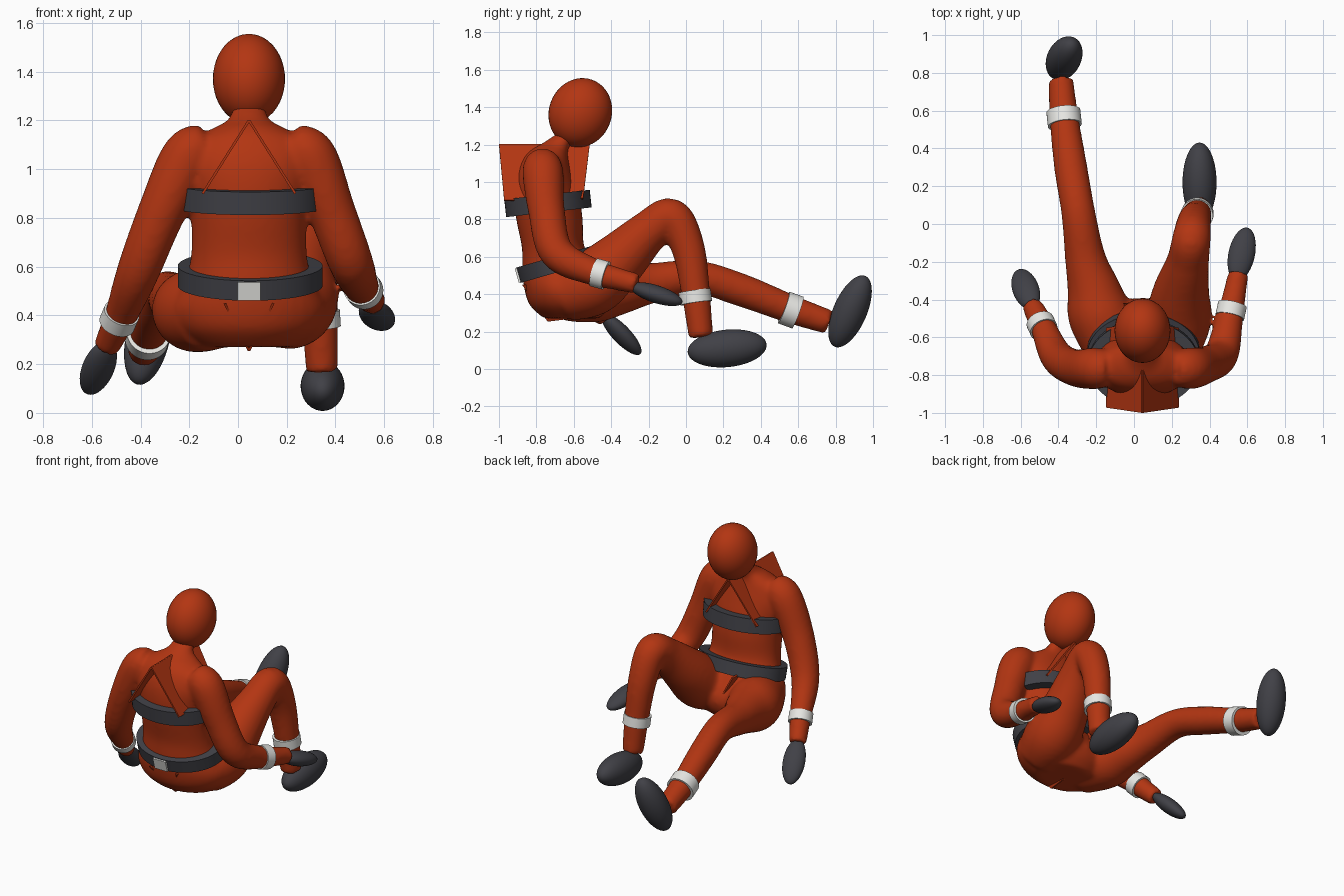
import bpy, bmesh, math
from mathutils import Vector, Matrix, Quaternion

if "Cube" in bpy.data.objects:
    bpy.data.objects.remove(bpy.data.objects["Cube"])


def material(name, rgb):
    m = bpy.data.materials.new(name)
    m.diffuse_color = (*rgb, 1)
    m.use_nodes = True
    m.node_tree.nodes["Principled BSDF"].inputs["Base Color"].default_value = m.diffuse_color
    return m


ORANGE = material("suit orange", (0.45, 0.036, 0.006))
DARK = material("dark grey", (0.052, 0.052, 0.062))
WHITE = material("reflective white", (0.8, 0.8, 0.77))


def finish(name, bm, mat, smooth=True):
    bmesh.ops.recalc_face_normals(bm, faces=bm.faces)
    me = bpy.data.meshes.new(name)
    bm.to_mesh(me)
    bm.free()
    ob = bpy.data.objects.new(name, me)
    bpy.context.collection.objects.link(ob)
    me.materials.append(mat)
    if smooth:
        bpy.ops.object.select_all(action='DESELECT')
        ob.select_set(True)
        bpy.context.view_layer.objects.active = ob
        bpy.ops.object.shade_smooth_by_angle(angle=math.radians(40))
    return ob


def spline(keys, steps=6):
    """Catmull-Rom through rows of numbers."""
    k = [keys[0]] + list(keys) + [keys[-1]]
    out = []
    for i in range(1, len(k) - 2):
        for s in range(steps):
            t = s / steps
            out.append([0.5 * (2 * b + (c - a) * t + (2 * a - 5 * b + 4 * c - d) * t * t
                               + (3 * b - a - 3 * c + d) * t ** 3)
                        for a, b, c, d in zip(k[i - 1], k[i], k[i + 1], k[i + 2])])
    return out + [list(keys[-1])]


def loft(bm, keys, follow=True, n=32):
    """Closed tube; rows are x, y, z, rx, ry."""
    rows = spline(keys)
    q, tan, loops = Quaternion(), Vector((0, 0, 1)), []
    for i, r in enumerate(rows):
        if follow:
            a, b = rows[max(i - 1, 0)], rows[min(i + 1, len(rows) - 1)]
            new = (Vector(b[:3]) - Vector(a[:3])).normalized()
            q = tan.rotation_difference(new) @ q
            tan = new
        loops.append([bm.verts.new(Vector(r[:3]) + q @ Vector((
            r[3] * math.cos(2 * math.pi * j / n), r[4] * math.sin(2 * math.pi * j / n), 0)))
            for j in range(n)])
    for a, b in zip(loops, loops[1:]):
        for j in range(n):
            bm.faces.new((a[j], a[(j + 1) % n], b[(j + 1) % n], b[j]))
    bm.faces.new(loops[0][::-1])
    bm.faces.new(loops[-1])


def limb(bm, pts):
    loft(bm, [(x, y, z, r, r) for x, y, z, r in pts])


def ellipsoid(name, c, radii, d, mat):
    bm = bmesh.new()
    rot = Vector(d).to_track_quat('Y', 'Z').to_matrix().to_4x4()
    bmesh.ops.create_uvsphere(bm, u_segments=40, v_segments=24, radius=1,
                              matrix=Matrix.Translation(c) @ rot @ Matrix.Diagonal((*radii, 1)))
    return finish(name, bm, mat)


def band(name, c, axis, rx, ry, h, t, mat, n=56):
    """Oval ring with a rectangular section, around an axis."""
    bm = bmesh.new()
    q = Vector(axis).to_track_quat('Z', 'Y')
    # keep the wide direction along x for the upright body straps
    if abs(axis[0]) < 1e-6 and axis[2] > 0.8:
        q = Vector((0, 0, 1)).rotation_difference(Vector(axis))
    sec = [(0, -h / 2), (0, h / 2), (-t, h / 2), (-t, -h / 2)]
    rings = [[bm.verts.new(Vector(c) + q @ Vector((
        (rx + o) * math.cos(2 * math.pi * j / n), (ry + o) * math.sin(2 * math.pi * j / n), z)))
        for j in range(n)] for o, z in sec]
    for i in range(4):
        a, b = rings[i], rings[(i + 1) % 4]
        for j in range(n):
            bm.faces.new((a[j], a[(j + 1) % n], b[(j + 1) % n], b[j]))
    return finish(name, bm, mat)


def ribbon(name, pts, mat):
    bm = bmesh.new()
    bm.faces.new([bm.verts.new(p) for p in pts])
    ob = finish(name, bm, mat, False)
    s = ob.modifiers.new("thickness", 'SOLIDIFY')
    s.thickness, s.offset = 0.01, 0


# Suit: torso, arms and legs fused into one smooth skin
CX = 0.045
bm = bmesh.new()
torso = [(-.61, .27, .20, .15), (-.62, .34, .29, .215), (-.63, .43, .32, .235),
         (-.67, .54, .265, .205), (-.71, .65, .238, .168), (-.73, .80, .238, .178),
         (-.745, .92, .25, .175), (-.755, 1.03, .265, .155), (-.75, 1.12, .225, .125),
         (-.73, 1.17, .145, .10), (-.69, 1.205, .085, .08), (-.60, 1.28, .06, .06)]
loft(bm, [(CX, y, z, rx, ry) for y, z, rx, ry in torso], follow=False)
limb(bm, [(.22, -.765, 1.09, .09), (.295, -.765, 1.05, .11), (.38, -.745, .84, .098),
          (.462, -.69, .62, .092), (.505, -.50, .52, .073), (.53, -.38, .485, .062), (.553, -.26, .455, .055)])
limb(bm, [(-.13, -.765, 1.09, .09), (-.205, -.765, 1.05, .11), (-.315, -.76, .82, .098),
          (-.41, -.70, .58, .088), (-.48, -.55, .40, .068), (-.54, -.43, .27, .055)])
limb(bm, [(.20, -.65, .41, .155), (.235, -.50, .46, .175), (.25, -.36, .58, .15), (.285, -.20, .735, .113),
          (.305, -.075, .81, .102), (.318, .01, .65, .09), (.333, .05, .42, .078), (.345, .08, .17, .066)])
limb(bm, [(-.11, -.65, .41, .155), (-.18, -.48, .42, .17), (-.215, -.34, .435, .14), (-.258, -.18, .46, .108),
          (-.295, .06, .49, .09), (-.335, .30, .42, .088), (-.37, .56, .32, .077), (-.387, .765, .25, .066)])
suit = finish("suit_body", bm, ORANGE)
rm = suit.modifiers.new("fuse", 'REMESH')
rm.mode, rm.voxel_size, rm.use_smooth_shade = 'VOXEL', 0.014, True
sm = suit.modifiers.new("soften", 'SMOOTH')
sm.factor, sm.iterations = 0.5, 12
bpy.ops.object.convert(target='MESH')
bpy.ops.object.shade_smooth()

# Head, leaning forward
tilt = math.radians(-20)
ellipsoid("head", (CX, -.565, 1.37), (.148, .168, .187), (0, math.cos(tilt), math.sin(tilt)), ORANGE)

# Gloves and boots
ellipsoid("right_glove", (.57, -.16, .40), (.07, .15, .047), (.2, .93, -.3), DARK)
ellipsoid("left_glove", (-.573, -.345, .185), (.07, .15, .047), (-.25, .66, -.70), DARK)
ellipsoid("right_boot", (.347, .22, .11), (.09, .212, .1), (0, .99, .1), DARK)
ellipsoid("left_boot", (-.37, .877, .308), (.09, .21, .09), (.2, .39, .9), DARK)

# Chest strap and waist belt
band("chest_strap", (.05, -.738, .885), (0, -math.sin(.113), math.cos(.113)), .295, .23, .095, .06, DARK)
bt = math.radians(16)
band("waist_belt", (.05, -.68, .563), (0, -math.sin(bt), math.cos(bt)), .297, .225, .085, .06, DARK)

# Buckle at the back of the belt
bm = bmesh.new()
bmesh.ops.create_cube(bm, size=1, matrix=Matrix.Translation((CX, -.89, .502))
                      @ Matrix.Rotation(bt, 4, 'X') @ Matrix.Diagonal((.095, .03, .078, 1)))
finish("belt_buckle", bm, WHITE, False)

# Reflective cuffs
for name, c, d, r, h in [
        ("right_wrist_cuff", (.514, -.46, .508), (.2, .94, -.26), .077, .068),
        ("left_wrist_cuff", (-.487, -.54, .388), (-.3, .64, -.7), .075, .065),
        ("right_ankle_cuff", (.334, .05, .385), (.06, .14, -.98), .086, .066),
        ("left_ankle_cuff", (-.37, .56, .315), (-.1, .93, -.34), .09, .08)]:
    band(name, c, d, r, r, h, .025, WHITE)

# Harness ribbons over the shoulders and under the seat
for side, s in (("right", 1), ("left", -1)):
    x = CX + s * .19
    ribbon(side + "_back_ribbon", [(CX, -1, 1.2), (CX, -.74, 1.2), (x, -.85, .9), (x, -.972, .9)], ORANGE)
    ribbon(side + "_front_ribbon", [(CX, -.515, 1.2), (CX, -.72, 1.2), (x, -.66, .91), (x, -.55, .91)], ORANGE)
    x = CX + s * .1
    ribbon(side + "_seat_ribbon", [(x, -.875, .45), (x, -.78, .45), (CX, -.62, .27), (CX, -.74, .255)], ORANGE)
    ribbon(side + "_groin_ribbon", [(x, -.42, .59), (x, -.52, .59), (CX, -.52, .36), (CX, -.41, .40)], ORANGE)
